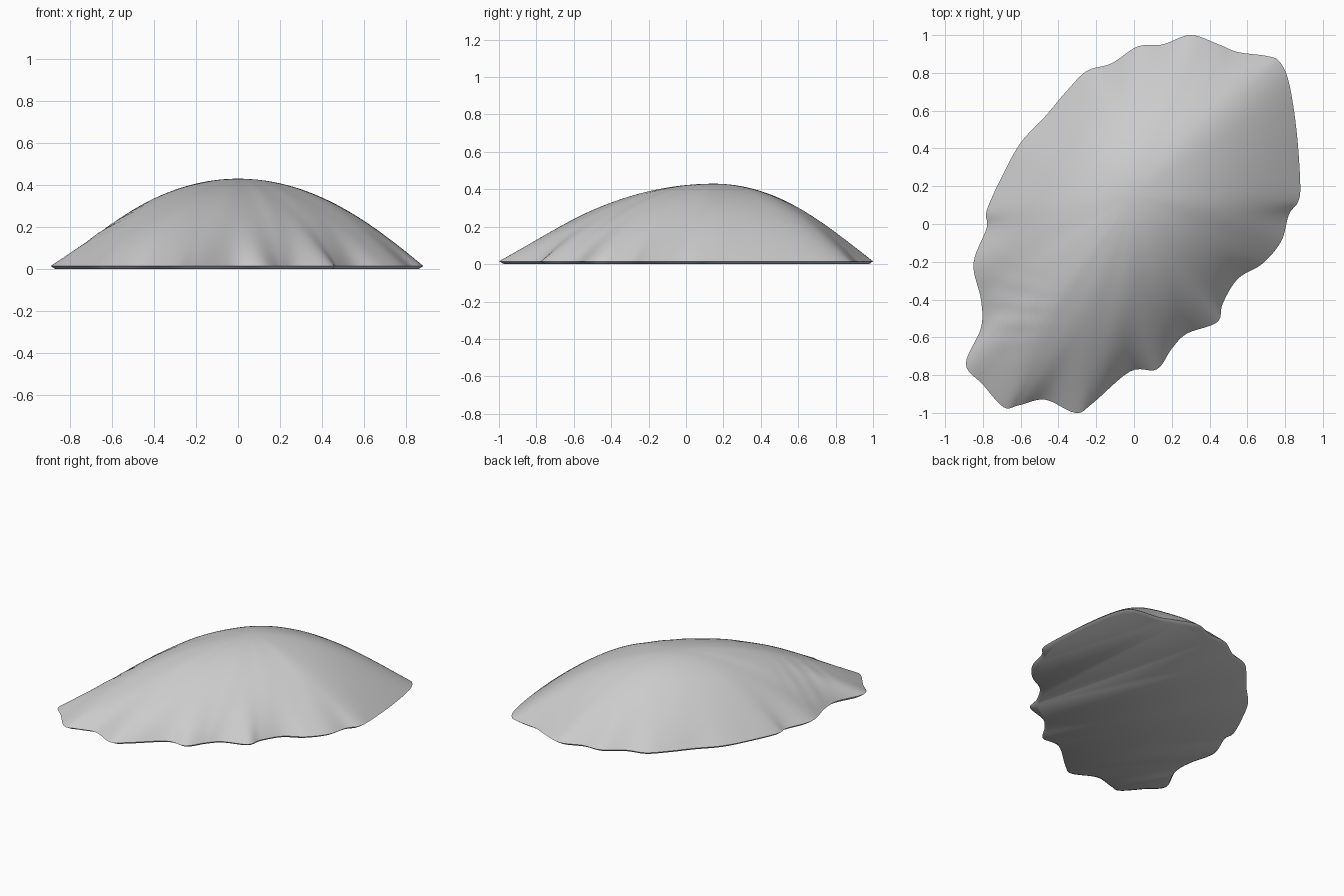
import bpy
import bmesh
import math
from mathutils import Vector

if "Cube" in bpy.data.objects:
    bpy.data.objects.remove(bpy.data.objects["Cube"], do_unlink=True)

# Scalloped rim of the shell, counterclockwise from above
RIM = [(.88, .22), (.86, .5), (.82, .75), (.77, .86), (.7, .89), (.55, .91), (.45, .95),
       (.3, 1), (.15, .95), (.02, .94), (-.12, .85), (-.25, .81), (-.36, .7), (-.47, .57),
       (-.6, .43), (-.7, .25), (-.78, .07), (-.78, -.02), (-.85, -.21), (-.81, -.4),
       (-.81, -.55), (-.89, -.74), (-.8, -.85), (-.69, -.97), (-.61, -.96), (-.47, -.93),
       (-.31, -1), (-.22, -.95), (-.02, -.78), (.12, -.77), (.2, -.66), (.28, -.58),
       (.44, -.52), (.47, -.42), (.55, -.29), (.68, -.21), (.78, -.09), (.82, .05), (.87, .12)]
APEX = Vector((0, .15))
HEIGHT = .43
LIP = .015
RINGS = 40
STEPS = 6


def smooth_loop(points, steps):
    """Closed curve passing through every control point."""
    pts = [Vector(p) for p in points]
    count = len(pts)
    result = []
    for i in range(count):
        a, b, c, d = (pts[(i + k) % count] for k in (-1, 0, 1, 2))
        for s in range(steps):
            t = s / steps
            result.append(b + (c - a) * (t / 2)
                          + (a - b * 2.5 + c * 2 - d / 2) * t ** 2
                          + ((b - c) * 3 + d - a) / 2 * t ** 3)
    return result


def soften(loop, reach):
    """Average neighbouring points to remove the scallops."""
    count = len(loop)
    return [sum((loop[(i + k) % count] for k in range(-reach, reach + 1)), Vector((0, 0)))
            / (2 * reach + 1) for i in range(count)]


def ripple(x, y):
    """Faint growth folds beside the narrow end."""
    fade = math.exp(-((x + .7) / .2) ** 2 - ((y + .45) / .18) ** 2)
    angle = math.atan2(y + .55, x - .3)
    return .004 * fade * math.sin(angle * 55)


edge = smooth_loop(RIM, STEPS)
core = soften(edge, STEPS * 2)
bm = bmesh.new()


def add_ring(spots):
    return [bm.verts.new(p) for p in spots]


def bridge(inner, outer):
    count = len(inner)
    for i in range(count):
        j = (i + 1) % count
        bm.faces.new((inner[i], outer[i], outer[j], inner[j]))


# Domed top: smooth near the crown, scalloped towards the rim
crown = bm.verts.new((APEX.x, APEX.y, HEIGHT))
previous = None
for r in range(1, RINGS + 1):
    t = r / RINGS
    spots = []
    for soft, sharp in zip(core, edge):
        flat = APEX + (soft.lerp(sharp, t ** 5) - APEX) * t
        z = LIP + (HEIGHT - LIP) * (1 - t * t)
        spots.append((flat.x, flat.y, z + ripple(*flat) * (1 - t ** 8)))
    ring = add_ring(spots)
    if previous:
        bridge(previous, ring)
    else:
        for i in range(len(ring)):
            bm.faces.new((crown, ring[i], ring[(i + 1) % len(ring)]))
    previous = ring

# Thin lip turned under to a flat base
base = add_ring([(*APEX.lerp(p, .975), 0) for p in edge])
bridge(previous, base)
bm.faces.new(list(reversed(base)))
bm.normal_update()

mesh = bpy.data.meshes.new("shell")
bm.to_mesh(mesh)
bm.free()
shell = bpy.data.objects.new("shell", mesh)
bpy.context.collection.objects.link(shell)

# Plain light grey surface
grey = bpy.data.materials.new("light grey")
grey.use_nodes = True
colour = (.6, .6, .6, 1)
grey.diffuse_color = colour
grey.node_tree.nodes["Principled BSDF"].inputs["Base Color"].default_value = colour
mesh.materials.append(grey)

bpy.ops.object.select_all(action="DESELECT")
shell.select_set(True)
bpy.context.view_layer.objects.active = shell
bpy.ops.object.shade_smooth_by_angle(angle=math.radians(50))
